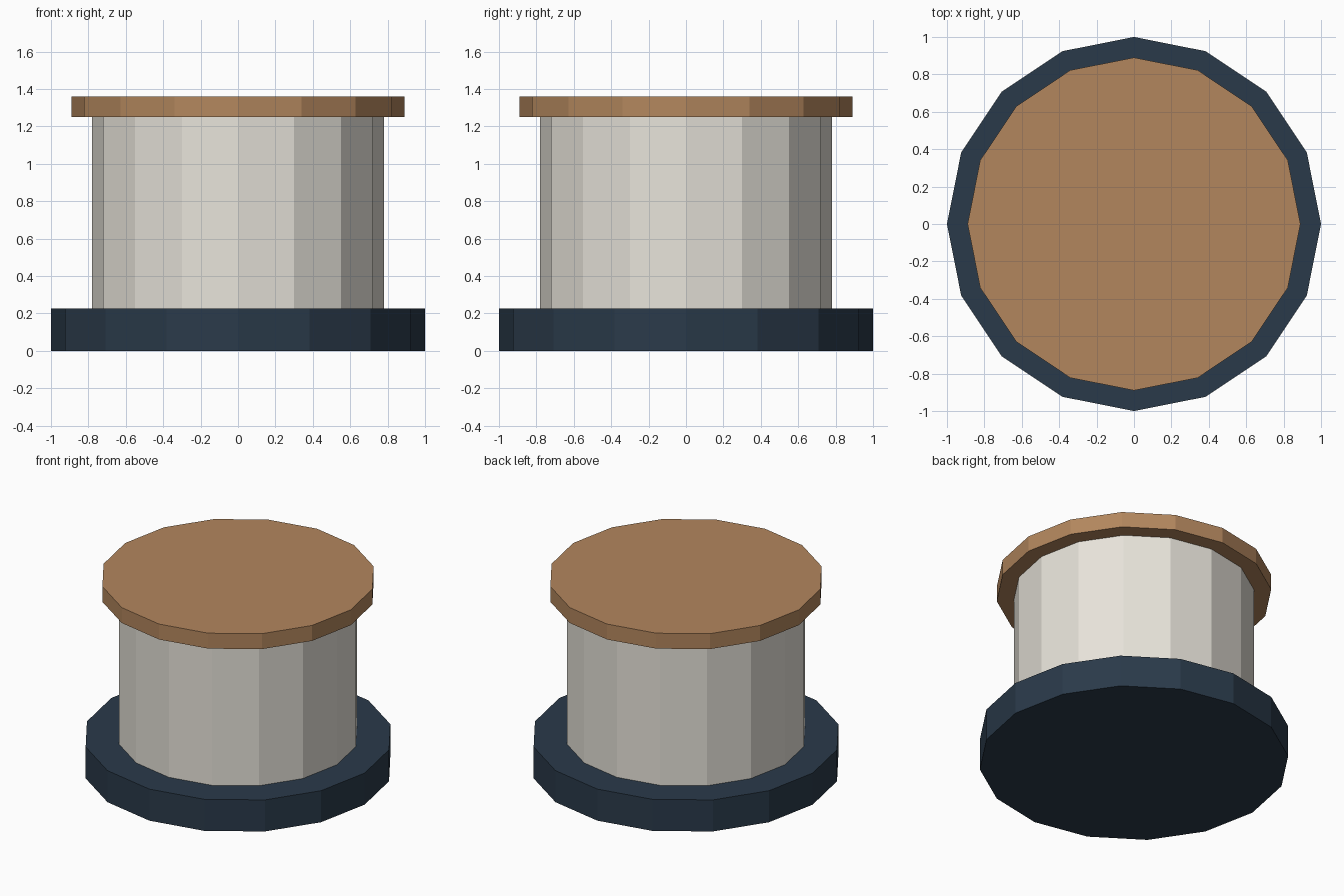
import bpy

if "Cube" in bpy.data.objects:
    bpy.data.objects.remove(bpy.data.objects["Cube"])


def make_material(name, rgb):
    mat = bpy.data.materials.new(name)
    mat.diffuse_color = (*rgb, 1.0)
    mat.use_nodes = True
    mat.node_tree.nodes["Principled BSDF"].inputs["Base Color"].default_value = mat.diffuse_color
    return mat


def drum(name, radius, z0, z1, mat):
    """Flat-shaded 16-sided cylinder between two heights."""
    bpy.ops.mesh.primitive_cylinder_add(
        vertices=16, radius=radius, depth=z1 - z0, location=(0, 0, (z0 + z1) / 2))
    obj = bpy.context.object
    obj.name = name
    obj.data.materials.append(mat)
    return obj


navy = make_material("navy", (0.023, 0.042, 0.068))
cream = make_material("off_white", (0.80, 0.77, 0.70))
tan = make_material("tan", (0.45, 0.24, 0.11))

# Wide foot, drum body and overhanging lid
drum("base", 1.0, 0.0, 0.225, navy)
drum("body", 0.78, 0.225, 1.25, cream)
drum("lid", 0.89, 1.25, 1.36, tan)
